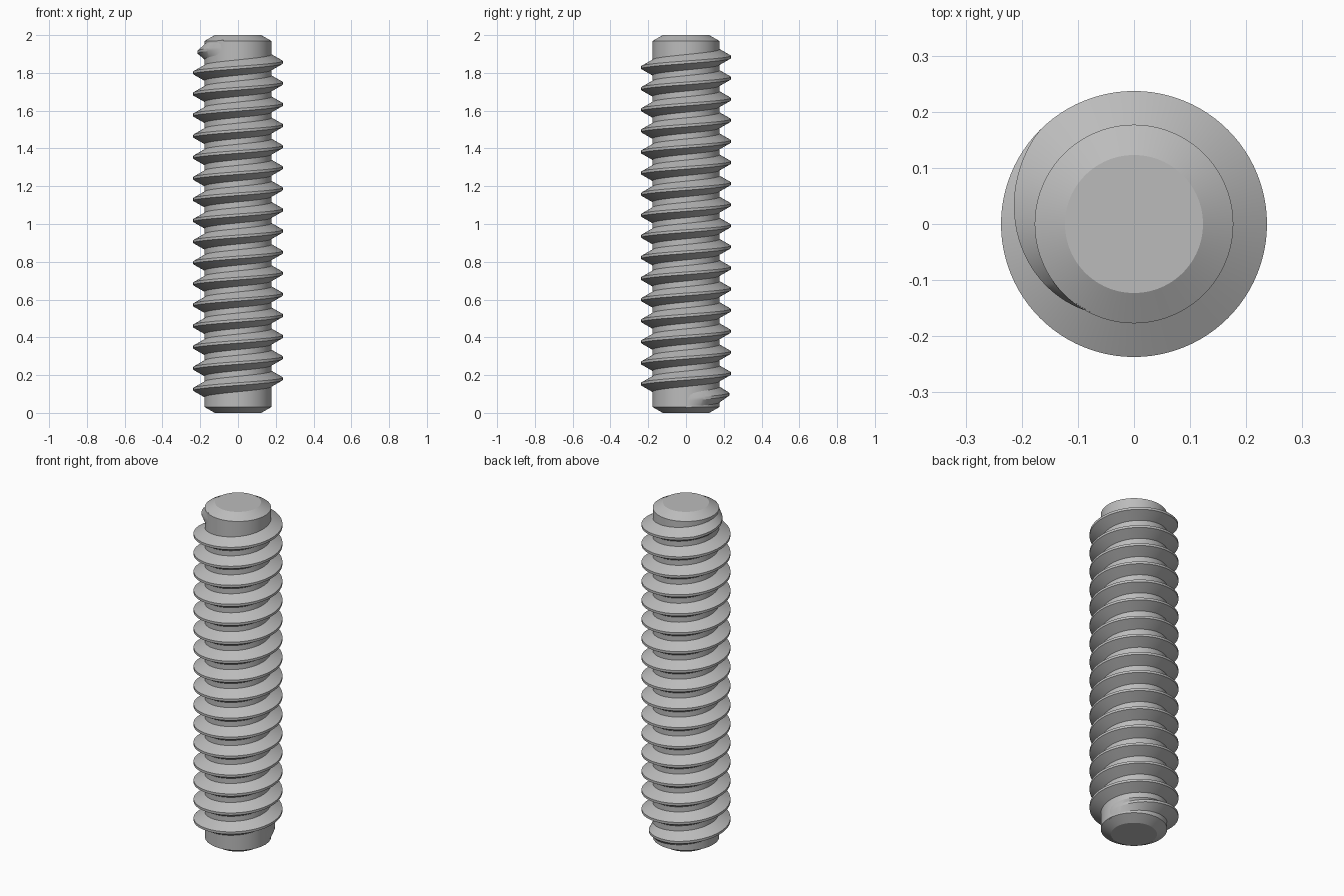
import bpy, bmesh, math

default = bpy.data.objects.get("Cube")
if default:
    bpy.data.objects.remove(default, do_unlink=True)

LENGTH, CORE_R, CREST_R = 2.0, 0.177, 0.237
CAP_R, CHAMFER = 0.123, 0.031
PITCH = 0.1117
ROOT_HALF, CREST_HALF = 0.042, 0.007   # half widths of the thread section
START_Z, TURNS = 0.069, 16.68
FADE = 0.30                            # run-out length in turns
STEPS = 96                             # segments per turn

steel = bpy.data.materials.new("steel_grey")
steel.use_nodes = True
colour = (0.5, 0.5, 0.5, 1)
steel.diffuse_color = colour
bsdf = steel.node_tree.nodes["Principled BSDF"]
bsdf.inputs["Base Color"].default_value = colour
bsdf.inputs["Roughness"].default_value = 0.5


def skin(name, rings):
    """Join closed rings of points into a capped tube."""
    bm = bmesh.new()
    loops = [[bm.verts.new(p) for p in ring] for ring in rings]
    n = len(loops[0])
    for a, b in zip(loops, loops[1:]):
        for i in range(n):
            j = (i + 1) % n
            bm.faces.new((a[i], a[j], b[j], b[i]))
    bm.faces.new(loops[0])
    bm.faces.new(loops[-1])
    bmesh.ops.recalc_face_normals(bm, faces=bm.faces)
    mesh = bpy.data.meshes.new(name)
    bm.to_mesh(mesh)
    bm.free()
    mesh.materials.append(steel)
    obj = bpy.data.objects.new(name, mesh)
    bpy.context.collection.objects.link(obj)
    bpy.ops.object.select_all(action="DESELECT")
    obj.select_set(True)
    bpy.context.view_layer.objects.active = obj
    bpy.ops.object.shade_smooth_by_angle(angle=math.radians(25))
    return obj


def polar(r, angle, z):
    return (r * math.cos(angle), r * math.sin(angle), z)


# Core rod with chamfered ends
profile = [(CAP_R, 0), (CORE_R, CHAMFER),
           (CORE_R, LENGTH - CHAMFER), (CAP_R, LENGTH)]
skin("core_rod", [[polar(r, math.tau * i / STEPS, z) for i in range(STEPS)]
                  for r, z in profile])

# Right-handed helical thread, sinking into the core at both ends
rings = []
count = round(TURNS * STEPS)
for k in range(count + 1):
    turn = k / STEPS
    angle = math.tau * turn
    z = START_Z + PITCH * turn
    rise = min(1, turn / FADE, (count / STEPS - turn) / FADE)
    base = CORE_R - 0.002
    crest = base + (CREST_R - base) * rise
    rings.append([polar(base, angle, z - ROOT_HALF),
                  polar(crest, angle, z - CREST_HALF),
                  polar(crest, angle, z + CREST_HALF),
                  polar(base, angle, z + ROOT_HALF)])
skin("screw_thread", rings)
